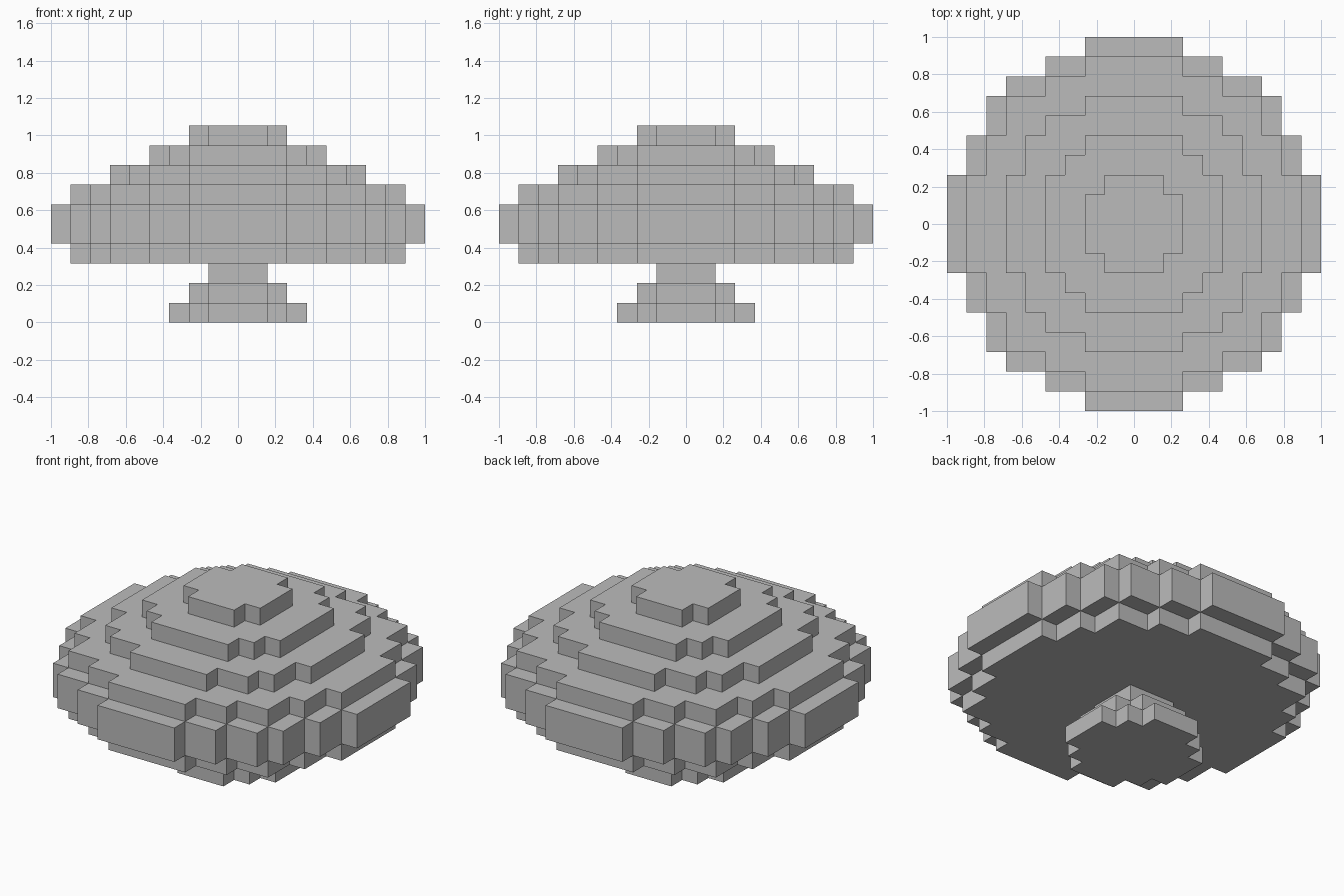
import bpy
import bmesh
from mathutils import Matrix, Vector

old = bpy.data.objects.get("Cube")
if old:
    bpy.data.objects.remove(old, do_unlink=True)

UNIT = 2 / 19  # one block

grey = bpy.data.materials.new("plain grey")
grey.use_nodes = True
colour = (0.5, 0.5, 0.5, 1)
grey.diffuse_color = colour
shader = next(n for n in grey.node_tree.nodes if n.type == "BSDF_PRINCIPLED")
shader.inputs["Base Color"].default_value = colour


def stepped_outline(steps):
    """Steps are outer corners of one quadrant, in half blocks; turned four times."""
    quadrant = []
    for i, (x, y) in enumerate(steps):
        quadrant.append(Vector((x, y, 0)))
        if i + 1 < len(steps):
            quadrant.append(Vector((steps[i + 1][0], y, 0)))
    points = []
    for turn in range(4):
        rot = Matrix(((0, -1, 0), (1, 0, 0), (0, 0, 1)))
        points += quadrant
        quadrant = [rot @ p for p in quadrant]
    return [p * UNIT / 2 for p in points]


def tier(name, bottom, top, steps):
    bm = bmesh.new()
    lift = Vector((0, 0, bottom * UNIT))
    base = bm.faces.new([bm.verts.new(p + lift) for p in stepped_outline(steps)])
    new = bmesh.ops.extrude_face_region(bm, geom=[base], use_keep_orig=True)["geom"]
    bmesh.ops.translate(bm, vec=(0, 0, (top - bottom) * UNIT),
                        verts=[v for v in new if isinstance(v, bmesh.types.BMVert)])
    bmesh.ops.recalc_face_normals(bm, faces=bm.faces)
    mesh = bpy.data.meshes.new(name)
    bm.to_mesh(mesh)
    bm.free()
    mesh.materials.append(grey)
    bpy.context.collection.objects.link(bpy.data.objects.new(name, mesh))


# Foot and stem
tier("foot", 0, 1, [(7, 3), (5, 5), (3, 7)])
tier("lower_stem", 1, 2, [(5, 3), (3, 5)])
tier("upper_stem", 2, 3, [(3, 3)])

# Wide body, the same ring below and above the rim
ring = [(17, 5), (15, 9), (13, 13), (9, 15), (5, 17)]
tier("body_underside", 3, 4, ring)
tier("body_rim", 4, 6, [(19, 5), (17, 9), (15, 13), (13, 15), (9, 17), (5, 19)])
tier("body_shoulder", 6, 7, ring)

# Stepped dome
tier("dome_lower", 7, 8, [(13, 5), (11, 9), (9, 11), (5, 13)])
tier("dome_middle", 8, 9, [(9, 5), (7, 7), (5, 9)])
tier("dome_cap", 9, 10, [(5, 3), (3, 5)])
